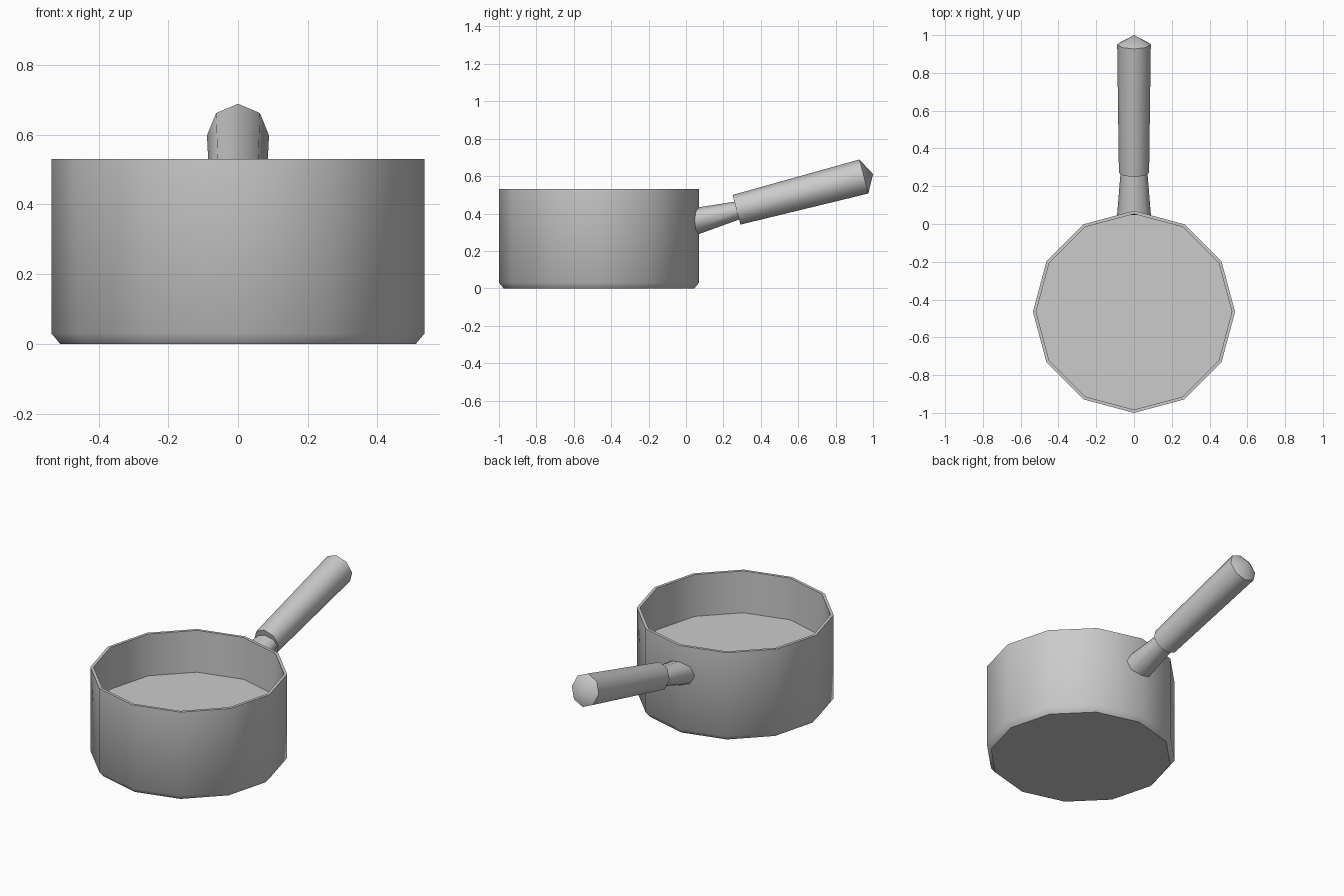
import bpy, bmesh, math
from mathutils import Vector

cube = bpy.data.objects.get("Cube")
if cube:
    bpy.data.objects.remove(cube)

# One plain grey for the whole pan
grey = bpy.data.materials.new("grey metal")
grey.use_nodes = True
colour = (0.6, 0.6, 0.6, 1)
grey.diffuse_color = colour
grey.node_tree.nodes["Principled BSDF"].inputs["Base Color"].default_value = colour


def ring(bm, centre, sides, rx, ry, tilt=0.0):
    """Ring of vertices whose normal leans from +z towards +y by tilt."""
    up = Vector((0, -math.cos(tilt), math.sin(tilt)))
    verts = []
    for i in range(sides):
        a = math.tau * i / sides
        verts.append(bm.verts.new(Vector(centre) + Vector((rx * math.cos(a), 0, 0)) + up * ry * math.sin(a)))
    return verts


def bridge(bm, a, b):
    for i in range(len(a)):
        j = (i + 1) % len(a)
        bm.faces.new((a[i], a[j], b[j], b[i]))


def finish(bm, name, angle):
    bmesh.ops.recalc_face_normals(bm, faces=bm.faces)
    mesh = bpy.data.meshes.new(name)
    bm.to_mesh(mesh)
    bm.free()
    mesh.materials.append(grey)
    obj = bpy.data.objects.new(name, mesh)
    bpy.context.collection.objects.link(obj)
    bpy.ops.object.select_all(action="DESELECT")
    obj.select_set(True)
    bpy.context.view_layer.objects.active = obj
    bpy.ops.object.shade_smooth_by_angle(angle=math.radians(angle))


POT_Y = -0.465
TILT = math.radians(75.2)

# Pot: twelve-sided profile from the base, over the rim, down to the inner floor
bm = bmesh.new()
profile = [(0.51, 0), (0.535, 0.03), (0.535, 0.53), (0.518, 0.53), (0.518, 0.28)]
rings = [ring(bm, (0, POT_Y, z), 12, r, r) for r, z in profile]
for lower, upper in zip(rings, rings[1:]):
    bridge(bm, lower, upper)
bm.faces.new(rings[0])
bm.faces.new(rings[-1])
finish(bm, "pot", 48)

# Handle socket: flattened taper whose wide end follows the pot wall
bm = bmesh.new()
base = ring(bm, (0, 0, 0.361), 8, 0.09, 0.072, math.pi / 2)
for v in base:
    v.co.y = 0.066 - abs(v.co.x) * math.tan(math.radians(15))
end = ring(bm, (0, 0.285, 0.419), 8, 0.07, 0.048, TILT)
bridge(bm, base, end)
bm.faces.new(base)
bm.faces.new(end)
finish(bm, "handle_socket", 60)

# Grip: slightly flaring octagonal bar with a shallow pointed end
bm = bmesh.new()
start = ring(bm, (0, 0.27, 0.42), 8, 0.08, 0.082, TILT)
end = ring(bm, (0, 0.951, 0.598), 8, 0.089, 0.094, TILT)
bridge(bm, start, end)
bm.faces.new(start)
tip = bm.verts.new((0, 1, 0.611))
for i in range(8):
    bm.faces.new((end[i], end[(i + 1) % 8], tip))
finish(bm, "grip", 48)
